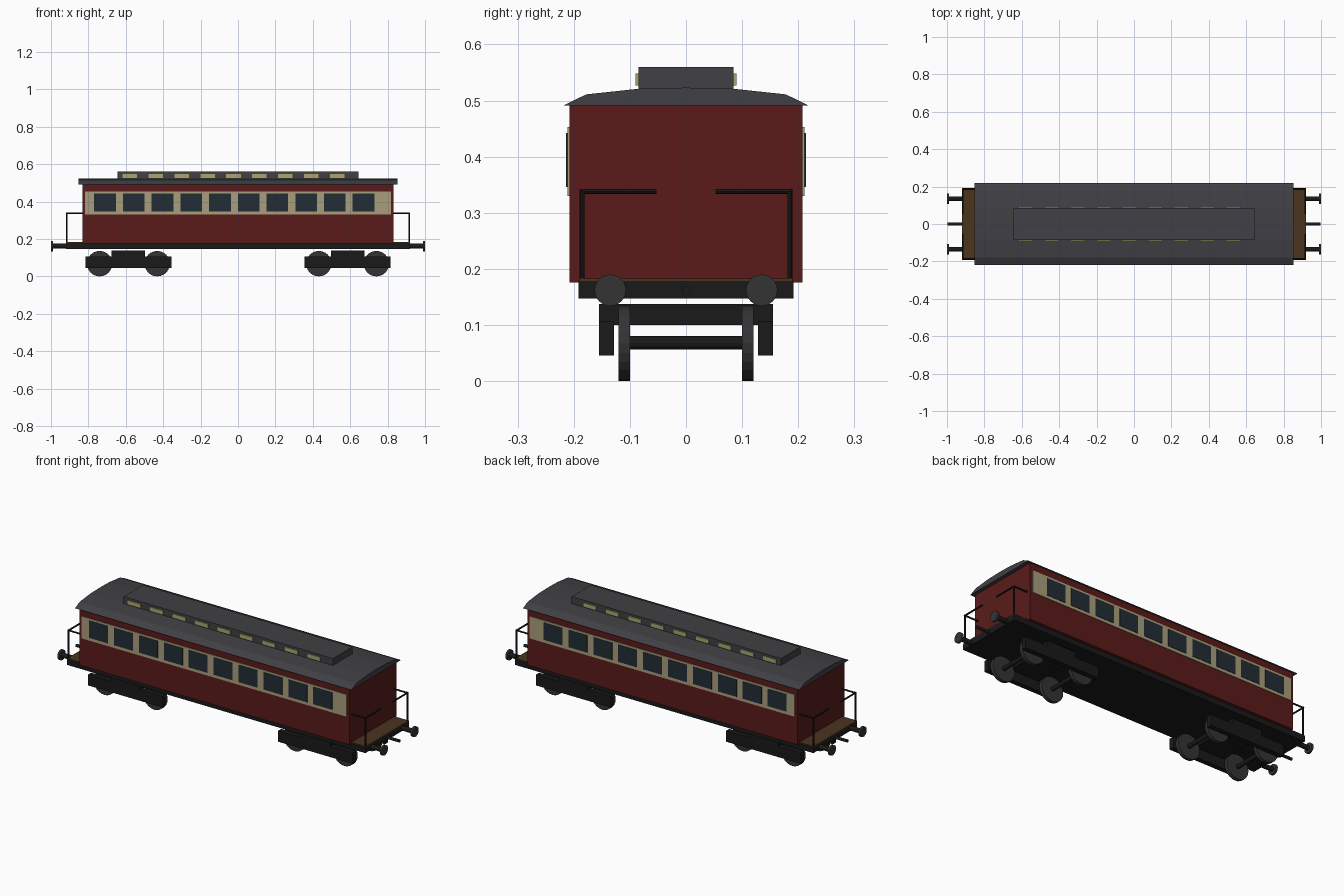
import bpy, bmesh, math
from mathutils import Matrix, Vector

if "Cube" in bpy.data.objects:
    bpy.data.objects.remove(bpy.data.objects["Cube"])


def material(name, rgb):
    m = bpy.data.materials.new(name)
    m.diffuse_color = (*rgb, 1)
    m.use_nodes = True
    m.node_tree.nodes["Principled BSDF"].inputs["Base Color"].default_value = m.diffuse_color
    return m


MAROON = material("maroon", (0.10, 0.011, 0.010))
CREAM = material("cream", (0.40, 0.34, 0.20))
GLASS = material("glass", (0.016, 0.027, 0.036))
ROOF = material("roof_grey", (0.052, 0.051, 0.058))
BLACK = material("black", (0.010, 0.010, 0.010))
STEEL = material("steel", (0.034, 0.034, 0.036))
WOOD = material("wood", (0.07, 0.034, 0.013))
VENT = material("vent_glass", (0.40, 0.38, 0.16))


def finish(name, bm, mat, smooth=False):
    bmesh.ops.recalc_face_normals(bm, faces=bm.faces)
    me = bpy.data.meshes.new(name)
    bm.to_mesh(me)
    bm.free()
    me.materials.append(mat)
    ob = bpy.data.objects.new(name, me)
    bpy.context.collection.objects.link(ob)
    if smooth:
        bpy.context.view_layer.objects.active = ob
        ob.select_set(True)
        bpy.ops.object.shade_smooth_by_angle(angle=math.radians(35))
        ob.select_set(False)
    return ob


def box(name, x, y, z, mat):
    """Box from (min, max) ranges."""
    bm = bmesh.new()
    mid = Vector([(a + b) / 2 for a, b in (x, y, z)])
    size = [abs(b - a) for a, b in (x, y, z)]
    bmesh.ops.create_cube(bm, size=1, matrix=Matrix.Translation(mid) @ Matrix.Diagonal((*size, 1)))
    return finish(name, bm, mat)


def rod(name, a, b, r, mat, sides=24, smooth=False):
    """Cylinder between two points."""
    a, b = Vector(a), Vector(b)
    rot = (b - a).to_track_quat('Z', 'Y').to_matrix().to_4x4()
    bm = bmesh.new()
    bmesh.ops.create_cone(bm, cap_ends=True, segments=sides, radius1=r, radius2=r,
                          depth=(b - a).length, matrix=Matrix.Translation((a + b) / 2) @ rot)
    return finish(name, bm, mat, smooth)


# Body and underframe
box("body", (-0.832, 0.832), (-0.208, 0.208), (0.176, 0.495), MAROON)
box("underframe", (-0.92, 0.92), (-0.192, 0.192), (0.147, 0.178), BLACK)

# Arched roof: two end profiles joined by strips along x
half = [(0.219, 0.491), (0.178, 0.511), (0.085, 0.521)]
profile = half + [(0, 0.523)] + [(-y, z) for y, z in reversed(half)]
bm = bmesh.new()
ends = [[bm.verts.new((x, y, z)) for y, z in profile] for x in (-0.852, 0.852)]
for end in ends:
    bm.faces.new(end)
for i in range(len(profile)):
    bm.faces.new((ends[0][i - 1], ends[0][i], ends[1][i], ends[1][i - 1]))
finish("roof", bm, ROOF)

# Raised clerestory
box("clerestory", (-0.645, 0.645), (-0.085, 0.085), (0.515, 0.56), ROOF)

# Window bands, windows and clerestory lights on both sides
for s in (-1, 1):
    box("window_band", (-0.817, 0.817), (s * 0.2, s * 0.2115), (0.33, 0.453), CREAM)
    for i in range(10):
        cx = -0.711 + i * 0.1536
        box("window", (cx - 0.058, cx + 0.058), (s * 0.205, s * 0.2135), (0.346, 0.442), GLASS)
    for i in range(9):
        cx = -0.578 + i * 0.1385
        box("clerestory_light", (cx - 0.039, cx + 0.039), (s * 0.08, s * 0.09), (0.527, 0.548), VENT)

# End platforms, railings, buffers, couplings
for e in (-1, 1):
    box("platform", (e * 0.825, e * 0.92), (-0.19, 0.19), (0.176, 0.183), WOOD)
    rod("coupling", (e * 0.9, 0, 0.162), (e * 0.998, 0, 0.162), 0.008, BLACK, 12)
    for s in (-1, 1):
        px, py, top = e * 0.915, s * 0.185, 0.338
        rod("rail_post", (px, py, 0.18), (px, py, top + 0.004), 0.0045, BLACK, 8)
        rod("side_rail", (px, py, top), (e * 0.828, py, top), 0.0045, BLACK, 8)
        rod("end_rail", (px, py + s * 0.004, top), (px, s * 0.053, top), 0.0045, BLACK, 8)
        rod("buffer_shaft", (e * 0.9, s * 0.135, 0.162), (e * 0.992, s * 0.135, 0.162), 0.013, BLACK, 16)
        rod("buffer_head", (e * 0.988, s * 0.135, 0.162), (e * 1.0, s * 0.135, 0.162), 0.028, STEEL)

# Bogies
for e in (-1, 1):
    c = e * 0.586
    box("bogie_bolster", (c - 0.09, c + 0.09), (-0.155, 0.155), (0.1, 0.137), BLACK)
    for s in (-1, 1):
        box("bogie_side_frame", (c - 0.23, c + 0.23), (s * 0.128, s * 0.155), (0.046, 0.107), BLACK)
    for d in (-0.154, 0.154):
        rod("axle", (c + d, -0.11, 0.068), (c + d, 0.11, 0.068), 0.012, BLACK, 12)
        for s in (-1, 1):
            rod("wheel", (c + d, s * 0.1, 0.068), (c + d, s * 0.12, 0.068), 0.068, STEEL)
